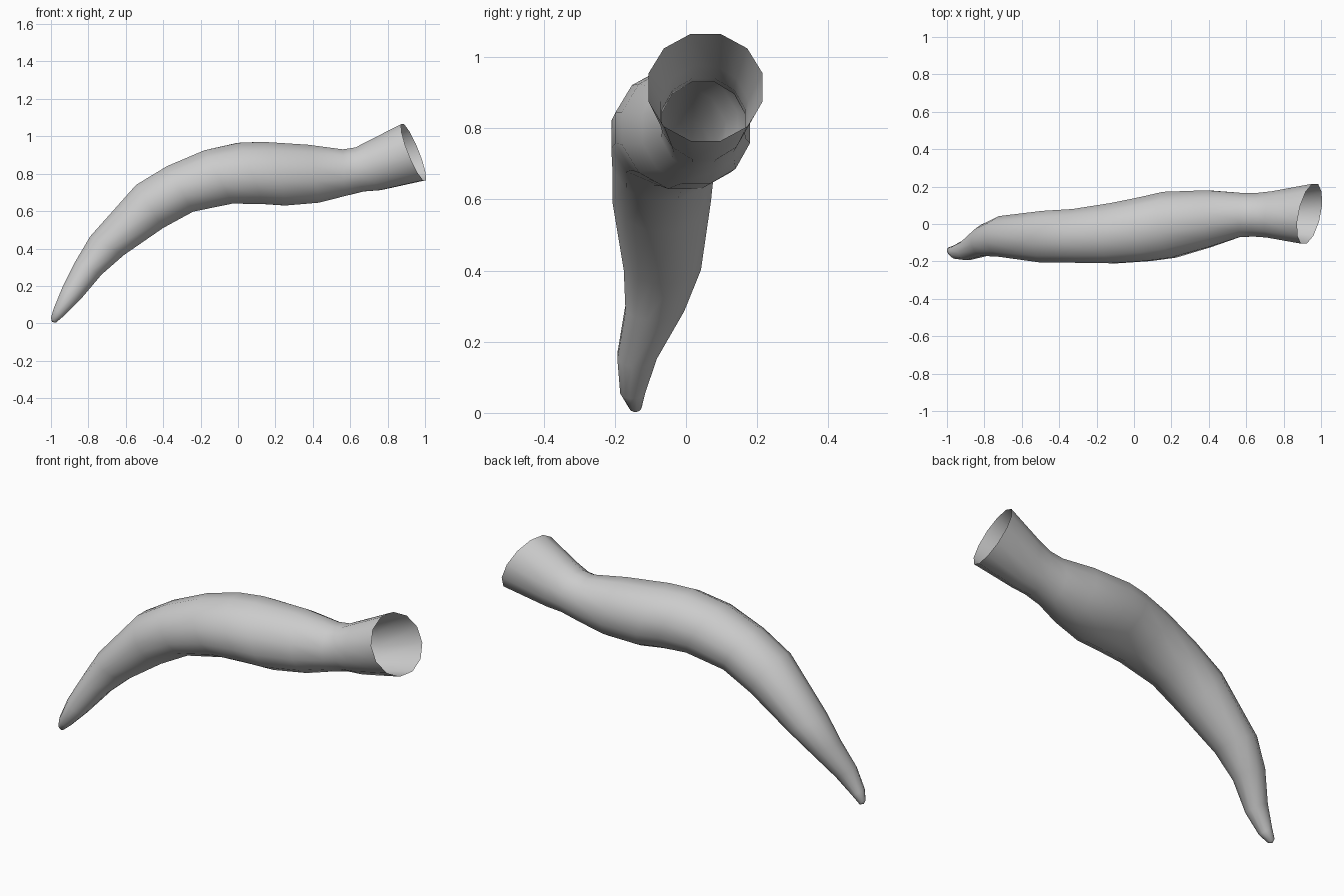
import bpy, bmesh, math
from mathutils import Vector

SIDES = 12
# Cross-sections: top x, top z, bottom x, bottom z, y min, y max, yaw shift in x
SECTIONS = [
    (-1.00, 0.03, -0.975, 0.003, -0.160, -0.125, 0),
    (-0.985, 0.08, -0.93, 0.04, -0.185, -0.115, 0),
    (-0.94, 0.19, -0.84, 0.13, -0.193, -0.082, 0),
    (-0.87, 0.33, -0.73, 0.26, -0.170, -0.005, 0),
    (-0.79, 0.465, -0.61, 0.365, -0.175, 0.042, 0),
    (-0.545, 0.74, -0.40, 0.51, -0.207, 0.070, 0),
    (-0.38, 0.84, -0.24, 0.597, -0.207, 0.080, 0),
    (-0.18, 0.925, -0.03, 0.64, -0.210, 0.112, 0),
    (0.00, 0.965, 0.13, 0.638, -0.198, 0.145, -0.01),
    (0.13, 0.97, 0.25, 0.63, -0.180, 0.172, -0.02),
    (0.37, 0.955, 0.43, 0.645, -0.122, 0.180, -0.01),
    (0.56, 0.93, 0.57, 0.68, -0.070, 0.167, 0),
    (0.63, 0.94, 0.67, 0.705, -0.067, 0.166, 0.01),
    (0.70, 0.975, 0.76, 0.712, -0.072, 0.175, 0.015),
    (0.88, 1.065, 0.997, 0.765, -0.105, 0.215, 0.03),
]


def add_ring(bm, section):
    tx, tz, bx, bz, y0, y1, yaw = section
    centre = Vector(((tx + bx) / 2, (y0 + y1) / 2, (tz + bz) / 2))
    grow = 1 / math.cos(math.pi / SIDES)
    up = Vector(((tx - bx) / 2, 0, (tz - bz) / 2)) * grow
    side = Vector((yaw, (y1 - y0) / 2, 0)) * grow
    angles = [2 * math.pi * (i + 0.5) / SIDES for i in range(SIDES)]
    return [bm.verts.new(centre + side * math.cos(a) + up * math.sin(a)) for a in angles]


# Tapered curved tube, open at the wide end
bm = bmesh.new()
rings = [add_ring(bm, s) for s in SECTIONS]
for a, b in zip(rings, rings[1:]):
    for i in range(SIDES):
        j = (i + 1) % SIDES
        bm.faces.new((a[i], a[j], b[j], b[i]))

# Rounded tip
tip = bm.verts.new((-0.995, -0.143, 0.008))
for i in range(SIDES):
    bm.faces.new((rings[0][(i + 1) % SIDES], rings[0][i], tip))

bmesh.ops.recalc_face_normals(bm, faces=bm.faces)
# Face outward: the tip fan must point toward -x
fan = tip.link_faces
if sum(f.normal.x + f.normal.z for f in fan) > 0:
    bmesh.ops.reverse_faces(bm, faces=bm.faces)
for f in bm.faces:
    f.smooth = True

mesh = bpy.data.meshes.new("curved_horn")
bm.to_mesh(mesh)
bm.free()
horn = bpy.data.objects.new("curved_horn", mesh)
bpy.context.collection.objects.link(horn)
